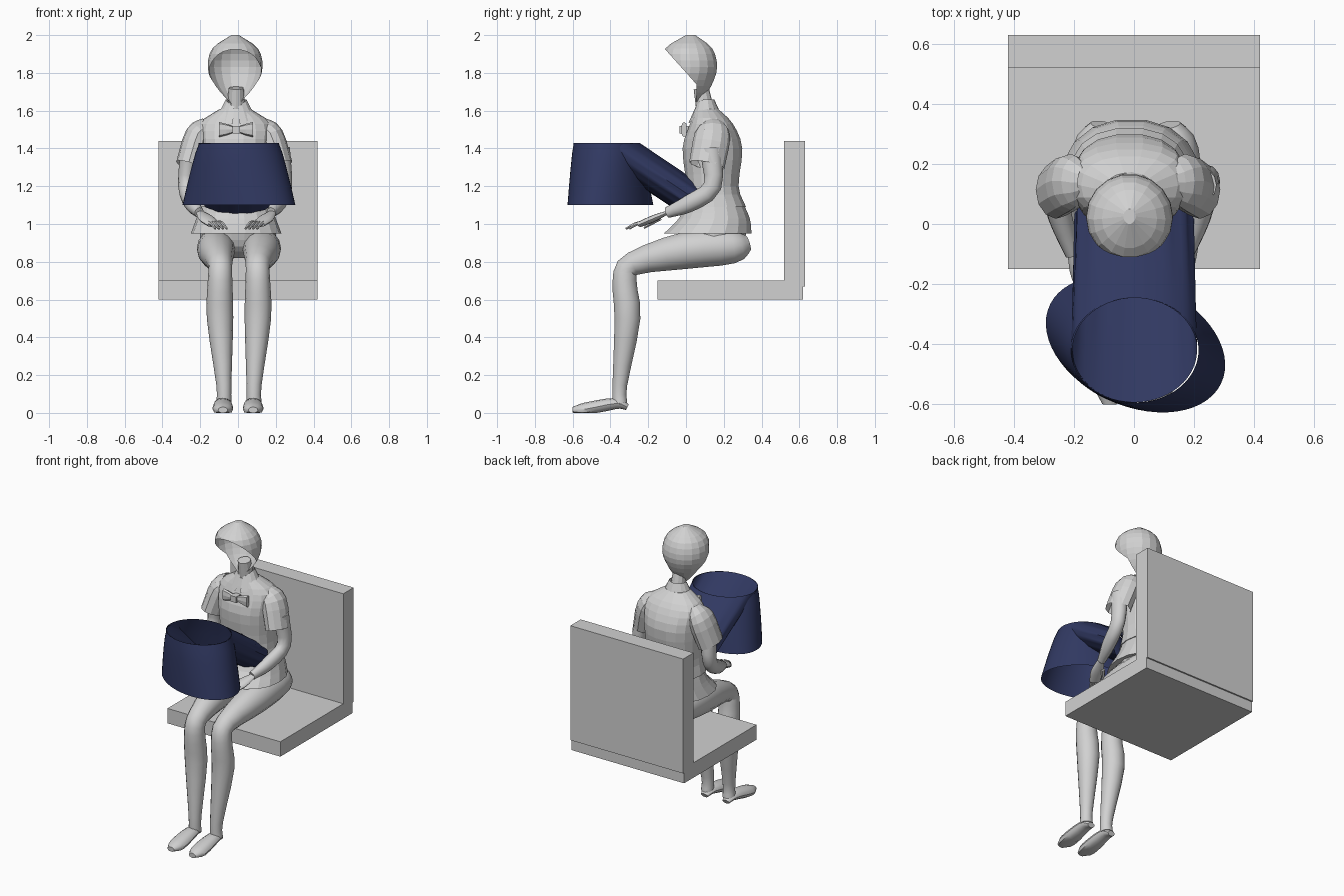
import bpy, bmesh, math
from mathutils import Vector

if "Cube" in bpy.data.objects:
    bpy.data.objects.remove(bpy.data.objects["Cube"], do_unlink=True)


def material(name, red, green, blue):
    mat = bpy.data.materials.new(name)
    mat.use_nodes = True
    color = (red, green, blue, 1)
    mat.diffuse_color = color
    mat.node_tree.nodes["Principled BSDF"].inputs["Base Color"].default_value = color
    return mat


GREY = material("light grey", .64, .64, .64)
NAVY = material("navy cloth", .03, .04, .12)
SIDES = {"left": 1, "right": -1}


def finish(name, bm, mat=GREY, smooth=False):
    bmesh.ops.recalc_face_normals(bm, faces=bm.faces)
    mesh = bpy.data.meshes.new(name)
    bm.to_mesh(mesh)
    bm.free()
    mesh.materials.append(mat)
    ob = bpy.data.objects.new(name, mesh)
    bpy.context.collection.objects.link(ob)
    if smooth:
        bpy.ops.object.select_all(action="DESELECT")
        ob.select_set(True)
        bpy.context.view_layer.objects.active = ob
        bpy.ops.object.shade_smooth_by_angle(angle=math.radians(40))


def spline(points, steps):
    """Smooth curve through a few points of any dimension."""
    p = [Vector(q) for q in points]
    p = [p[0] * 2 - p[1]] + p + [p[-1] * 2 - p[-2]]
    curve = []
    for a, b, c, d in zip(p, p[1:], p[2:], p[3:]):
        for i in range(steps):
            t = i / steps
            bend = (a * 2 - b * 5 + c * 4 - d) * t * t
            twist = (b * 3 - a - c * 3 + d) * t ** 3
            curve.append(b + ((c - a) * t + bend + twist) / 2)
    return curve + [p[-2]]


def ring(centre, u, v, count, power=1, ripple=0):
    """Closed loop round a centre, spanned by the half axes u and v."""
    loop = []
    for i in range(count):
        angle = math.tau * i / count
        cos, sin = math.cos(angle), math.sin(angle)
        cos = math.copysign(abs(cos) ** power, cos)
        sin = math.copysign(abs(sin) ** power, sin)
        fold = 1 + ripple * math.sin(angle * 14)
        loop.append(Vector(centre) + (Vector(u) * cos + Vector(v) * sin) * fold)
    return loop


def loft(loops, caps=True, closed=True):
    bm = bmesh.new()
    rows = [[bm.verts.new(point) for point in loop] for loop in loops]
    count = len(rows[0])
    for low, high in zip(rows, rows[1:]):
        for i in range(count if closed else count - 1):
            j = (i + 1) % count
            bm.faces.new((low[i], low[j], high[j], high[i]))
    if caps:
        bm.faces.new(rows[0])
        bm.faces.new(rows[-1])
    return bm


def limb(name, points, side, middle=0, depth=1, count=12, steps=3, caps=True, smooth=True):
    """Tube along (x, y, z, radius); depth scales it front to back."""
    path = spline(points, steps)
    centres = [q.xyz for q in path]
    loops = []
    for i, centre in enumerate(centres):
        ahead = centres[min(i + 1, len(centres) - 1)]
        along = (ahead - centres[max(i - 1, 0)]).normalized()
        across = Vector((1, 0, 0))
        across = (across - along * across.dot(along)).normalized()
        radius = path[i].w
        loop = ring(centre, across * radius, along.cross(across) * radius * depth, count)
        # Mirror to the wanted side and keep the soles on the floor
        loops.append([(middle + side * v.x, v.y, max(v.z, 0)) for v in loop])
    finish(name, loft(loops, caps), GREY, smooth)


def upright(sections, middle, power=1):
    """Body shell through (height, half width, front, back)."""
    loops = []
    for z, width, front, back in spline(sections, 3):
        centre = (middle, (front + back) / 2, z)
        loops.append(ring(centre, (width, 0, 0), (0, (back - front) / 2, 0), 18, power))
    return loft(loops)


def box(name, low, high):
    bm = bmesh.new()
    bmesh.ops.create_cube(bm, size=1)
    for vert in bm.verts:
        vert.co = [a if c < 0 else b for a, b, c in zip(low, high, vert.co)]
    finish(name, bm)


# Chair
box("chair_seat", (-.42, -.15, .6), (.42, .62, .7))
box("chair_back", (-.42, .52, .67), (.42, .63, 1.44))

# Torso: pelvis, shirt tail and vest
pelvis = [(.82, .06, .08, .22), (.88, .19, 0, .3), (1, .2, -.04, .33)]
finish("pelvis", upright(pelvis, 0))
tail = [(.95, .24, -.12, .35), (1.03, .21, -.04, .34), (1.12, .18, 0, .3)]
finish("shirt_tail", upright(tail, -.01, .9))
vest = [(1.09, .2, -.02, .32), (1.2, .18, 0, .28), (1.4, .19, -.02, .3),
        (1.53, .19, .02, .25), (1.61, .08, .05, .17)]
finish("vest", upright(vest, -.015, .85))

# Neck and open collar
limb("neck", [(0, .11, 1.56, .05), (0, .08, 1.72, .04)], 1, -.01, smooth=False)
collar = []
for height, radius in ((1.66, .055), (1.57, .1)):
    arc = []
    for i in range(15):
        angle = math.radians(340 * i / 14 - 80)
        droop = max(0, -math.sin(angle)) ** 2 * .04
        arc.append((radius * math.cos(angle) - .01,
                    radius * math.sin(angle) * .9 + .1, height - droop))
    collar.append(arc)
finish("collar", loft(collar, caps=False, closed=False))

# Bow tie
for word, side in SIDES.items():
    wing = []
    for reach, half_height in ((.01, .015), (.05, .03), (.09, .04)):
        centre = (side * reach - .01, -.01, 1.5)
        wing.append(ring(centre, (0, .015, 0), (0, 0, half_height), 8, .7))
    finish(word + "_bow_wing", loft(wing))
box("bow_knot", (-.03, -.035, 1.48), (.01, .015, 1.52))

# Head: skull shell, cut open where the face would be
skull = [(2, .02, 0, .05), (1.93, .12, -.11, .14), (1.83, .145, -.12, .167),
         (1.73, .11, -.11, .135), (1.63, .02, 0, .07)]
bm = upright(skull, -.015)
brow, jaw = Vector((0, -.115, 1.93)), Vector((0, .055, 1.74))
slant = jaw - brow
slope = Vector((0, -slant.z, slant.y))
for point, normal in ((brow, slope), (jaw, Vector((0, 1, 0)))):
    everything = bm.verts[:] + bm.edges[:] + bm.faces[:]
    bmesh.ops.bisect_plane(bm, geom=everything, plane_co=point, plane_no=normal)
face = []
for f in bm.faces:
    centre = f.calc_center_median()
    if (centre - brow).dot(slope) < 0 and centre.y < jaw.y:
        face.append(f)
bmesh.ops.delete(bm, geom=face, context="FACES")
finish("head", bm)

# Arms, hands, legs and feet
leg = [(.11, .33, .9, .04), (.12, .25, .88, .09), (.12, 0, .86, .1),
       (.1, -.28, .79, .065), (.1, -.325, .7, .065), (.1, -.31, .5, .07),
       (.08, -.35, .15, .04), (.08, -.35, .05, .04)]
foot = [(.08, -.31, .03, .025), (.08, -.37, .05, .045),
        (.08, -.53, .02, .054), (.08, -.6, .015, .025)]
sleeve = [(.14, .14, 1.53, .04), (.19, .14, 1.47, .07), (.24, .11, 1.31, .07)]
arm = [(.24, .13, 1.4, .05), (.26, .14, 1.2, .042),
       (.23, .02, 1.11, .04), (.19, -.1, 1.06, .025)]
palm = [(.19, -.1, 1.06, .022), (.16, -.17, 1.03, .04), (.12, -.24, 1, .035)]
thumb = [(.14, -.14, 1.03, .014), (.07, -.22, .98, .006)]
for word, side in SIDES.items():
    limb(word + "_leg", leg, side, .005, count=14)
    limb(word + "_foot", foot, side, depth=.65)
    limb(word + "_sleeve", sleeve, side, -.02, depth=1.35, caps=False, smooth=False)
    limb(word + "_arm", arm, side, -.015, depth=1.15)
    limb(word + "_palm", palm, side, -.01, depth=.45)
    limb(word + "_thumb", thumb, side, -.01, count=6)
    for i in range(4):
        x = .09 + .02 * i
        length = .08 + .02 * math.sin(math.pi * i / 3)
        finger = [(x, -.22, 1.01, .011), (x - .02, -.22 - length / 2, 1, .01),
                  (x - .04, -.22 - length, .975, .006)]
        limb(f"{word}_finger_{i + 1}", finger, side, -.01, count=6)

# Skirt: flared hem band, slightly skewed towards the bottom
hem = []
for i in range(7):
    t = i / 6
    flare = t ** .8
    skew = -.04 * t
    hem.append(ring((.005, .02 * t - .42, 1.43 - .33 * t), (.21 + .086 * flare, skew, 0),
                    (skew, .174 + .05 * flare, 0), 56))
finish("skirt_hem", loft(hem, caps=False), NAVY, True)

# Skirt: pleated tube slanting from the top of the band back to the waist
pleats = []
for i in range(5):
    t = i / 4
    centre = Vector((0, -.42, 1.43)).lerp((0, .04, 1.125), t)
    half_depth = Vector((0, .174, 0)).lerp((0, .06, .07), t)
    pleats.append(ring(centre, (.21 - .015 * t, 0, 0), half_depth, 56, 1, .025 * t))
finish("skirt_pleats", loft(pleats, caps=False), NAVY, True)
